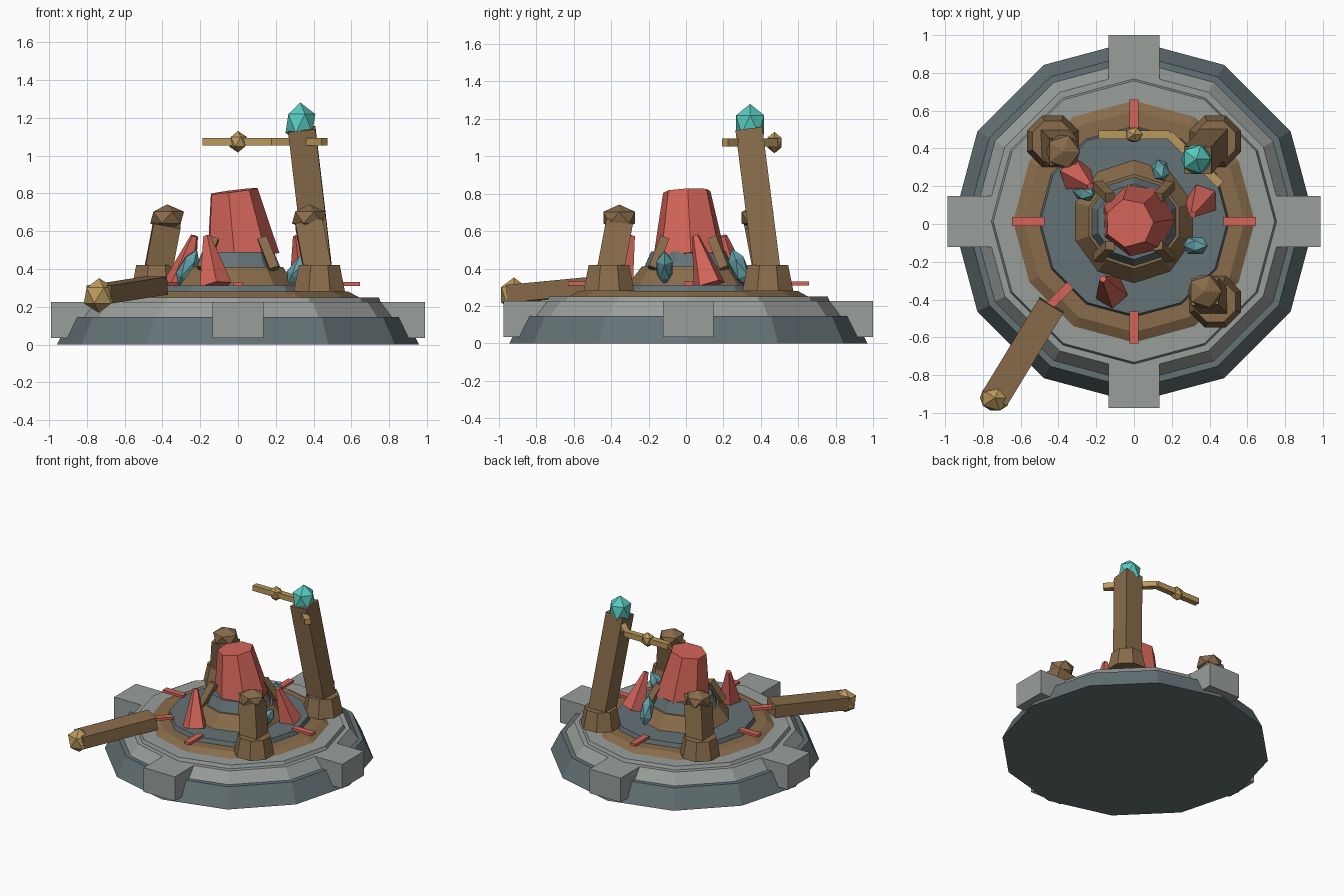
import bpy, bmesh
from math import radians, cos, sin, pi
from mathutils import Vector, Matrix

if "Cube" in bpy.data.objects:
    bpy.data.objects.remove(bpy.data.objects["Cube"])

CY = 0.013  # y of the platform centre


def material(name, r, g, b):
    m = bpy.data.materials.new(name)
    m.diffuse_color = (r, g, b, 1)
    m.use_nodes = True
    m.node_tree.nodes["Principled BSDF"].inputs["Base Color"].default_value = (r, g, b, 1)
    return m


slate = material("slate", 0.13, 0.17, 0.18)
stone = material("pale stone", 0.32, 0.345, 0.33)
bronze = material("bronze", 0.25, 0.15, 0.07)
gold = material("gold", 0.5, 0.32, 0.11)
red = material("red crystal", 0.66, 0.13, 0.1)
teal = material("bright teal", 0.1, 0.6, 0.53)
dull_teal = material("dull teal", 0.12, 0.35, 0.38)


def finish(name, bm, mat, matrix):
    bm.transform(matrix)
    mesh = bpy.data.meshes.new(name)
    bm.to_mesh(mesh)
    bm.free()
    mesh.materials.append(mat)
    ob = bpy.data.objects.new(name, mesh)
    bpy.context.collection.objects.link(ob)
    return ob


def along(a, b):
    """Matrix placing local z along the line a-b, centred between them."""
    a, b = Vector(a), Vector(b)
    d = b - a
    if abs(d.normalized().z) > 0.999:
        return Matrix.Translation((a + b) / 2), d.length
    z = d.normalized()
    # Steep parts keep their sides square to x; flat ones keep theirs upright
    if abs(z.z) > 0.6:
        y = z.cross(Vector((1, 0, 0))).normalized()
        x = y.cross(z)
    else:
        x = Vector((0, 0, 1)).cross(z).normalized()
        y = z.cross(x)
    rot = Matrix((x, y, z)).transposed().to_4x4()
    return Matrix.Translation((a + b) / 2) @ rot, d.length


def frustum(name, a, b, r1, r2, sides, mat, turn=0):
    m, length = along(a, b)
    bm = bmesh.new()
    bmesh.ops.create_cone(bm, cap_ends=True, segments=sides, radius1=r1, radius2=r2, depth=length)
    return finish(name, bm, mat, m @ Matrix.Rotation(radians(turn), 4, "Z"))


def beam(name, a, b, wide, deep, mat):
    m, length = along(a, b)
    bm = bmesh.new()
    bmesh.ops.create_cube(bm, size=1)
    return finish(name, bm, mat, m @ Matrix.Diagonal((wide, deep, length, 1)))


def gem(name, centre, size, mat, axis=(0, 0, 1)):
    turn = Vector((0, 0, 1)).rotation_difference(Vector(axis)).to_matrix().to_4x4()
    bm = bmesh.new()
    bmesh.ops.create_icosphere(bm, subdivisions=1, radius=1)
    return finish(name, bm, mat, Matrix.Translation(centre) @ turn @ Matrix.Diagonal((*size, 1)))


# Stepped platform: bottom z, top z, bottom radius, top radius
tiers = [
    ("foundation", 0, 0.145, 0.957, 0.885, 12, slate),
    ("lower_step", 0.145, 0.225, 0.85, 0.79, 12, stone),
    ("upper_step", 0.225, 0.25, 0.755, 0.745, 12, stone),
    ("bronze_ring", 0.25, 0.28, 0.64, 0.585, 12, bronze),
    ("floor_disc", 0.28, 0.312, 0.505, 0.495, 12, slate),
    ("pedestal", 0.312, 0.41, 0.325, 0.25, 10, bronze),
    ("pedestal_top", 0.41, 0.49, 0.235, 0.2, 10, slate),
]
for name, z1, z2, r1, r2, sides, mat in tiers:
    frustum(name, (0, CY, z1), (0, CY, z2), r1, r2, sides, mat)

# Four outer blocks
for i in range(4):
    c, s = cos(i * pi / 2), sin(i * pi / 2)
    beam(f"outer_block_{i}", (0.725 * c, 0.725 * s + CY, 0.13),
         (0.988 * c, 0.988 * s + CY, 0.13), 0.27, 0.19, stone)

# Red floor strips
for i, deg in enumerate((0, 90, 180, 270, 225)):
    c, s = cos(radians(deg)), sin(radians(deg))
    beam(f"floor_strip_{i}", (0.475 * c, 0.475 * s + CY, 0.32),
         (0.645 * c, 0.645 * s + CY, 0.32), 0.048, 0.02, red)

# Central crystal and the claws that hold it
frustum("central_crystal", (0.02, 0.02, 0.46), (-0.025, 0.005, 0.812), 0.2, 0.13, 7, red, 15)
for i in range(4):
    c, s = cos(pi / 4 + i * pi / 2), sin(pi / 4 + i * pi / 2)
    beam(f"claw_{i}", (0.27 * c, 0.27 * s + CY, 0.4),
         (0.18 * c, 0.18 * s + CY, 0.56), 0.05, 0.05, bronze)

# Pillars leaning inwards from eight-sided footings
for name, sx, sy in (("back_right", -1, 1), ("front_left", 1, -1), ("back_left", 1, 1)):
    x, y = 0.43 * sx, 0.425 * sy + CY
    frustum(name + "_footing", (x, y, 0.28), (x, y, 0.42), 0.147, 0.117, 8, bronze, 22.5)
    if name == "back_left":
        beam("tall_pillar", (x, y, 0.35), (0.337, 0.337, 1.14), 0.145, 0.145, bronze)
    else:
        top = (0.375 * sx, 0.37 * sy + CY, 0.64)
        beam(name + "_pillar", (x, y, 0.35), top, 0.145, 0.145, bronze)
        gem(name + "_cap", (top[0], top[1], 0.672), (0.1, 0.1, 0.07), bronze)
gem("pillar_gem", (0.33, 0.343, 1.17), (0.088, 0.088, 0.11), teal)

# Broken halo
beam("halo_straight", (-0.188, 0.473, 1.073), (0.19, 0.473, 1.073), 0.045, 0.042, gold)
beam("halo_bent", (0.185, 0.475, 1.073), (0.458, 0.208, 1.073), 0.045, 0.042, gold)
gem("halo_knob", (0, 0.473, 1.073), (0.052, 0.045, 0.057), gold)

# Fallen pillar with its gold end
beam("fallen_pillar", (-0.437, -0.43, 0.312), (-0.735, -0.92, 0.265), 0.15, 0.095, bronze)
gem("fallen_knob", (-0.735, -0.92, 0.26), (0.09, 0.08, 0.092), gold)

# Red floor shards, tips leaning towards the middle
for i, (x, y, tx, ty) in enumerate(((-0.31, 0.26, -0.23, 0.2), (0.36, 0.125, 0.31, 0.05),
                                    (-0.12, -0.36, -0.165, -0.29))):
    frustum(f"red_shard_{i}", (x, y, 0.31), (tx, ty, 0.575), 0.09, 0.02, 5, red, 20 * i)

# Teal floor shards
for i, (x, y, axis) in enumerate(((0.14, 0.285, (0.1, -0.4, 1)), (-0.265, 0.17, (0.5, -0.2, 1)),
                                  (0.325, -0.115, (0.7, 0, 1)))):
    gem(f"teal_shard_{i}", (x, y, 0.405), (0.05, 0.05, 0.11), dull_teal, axis)
